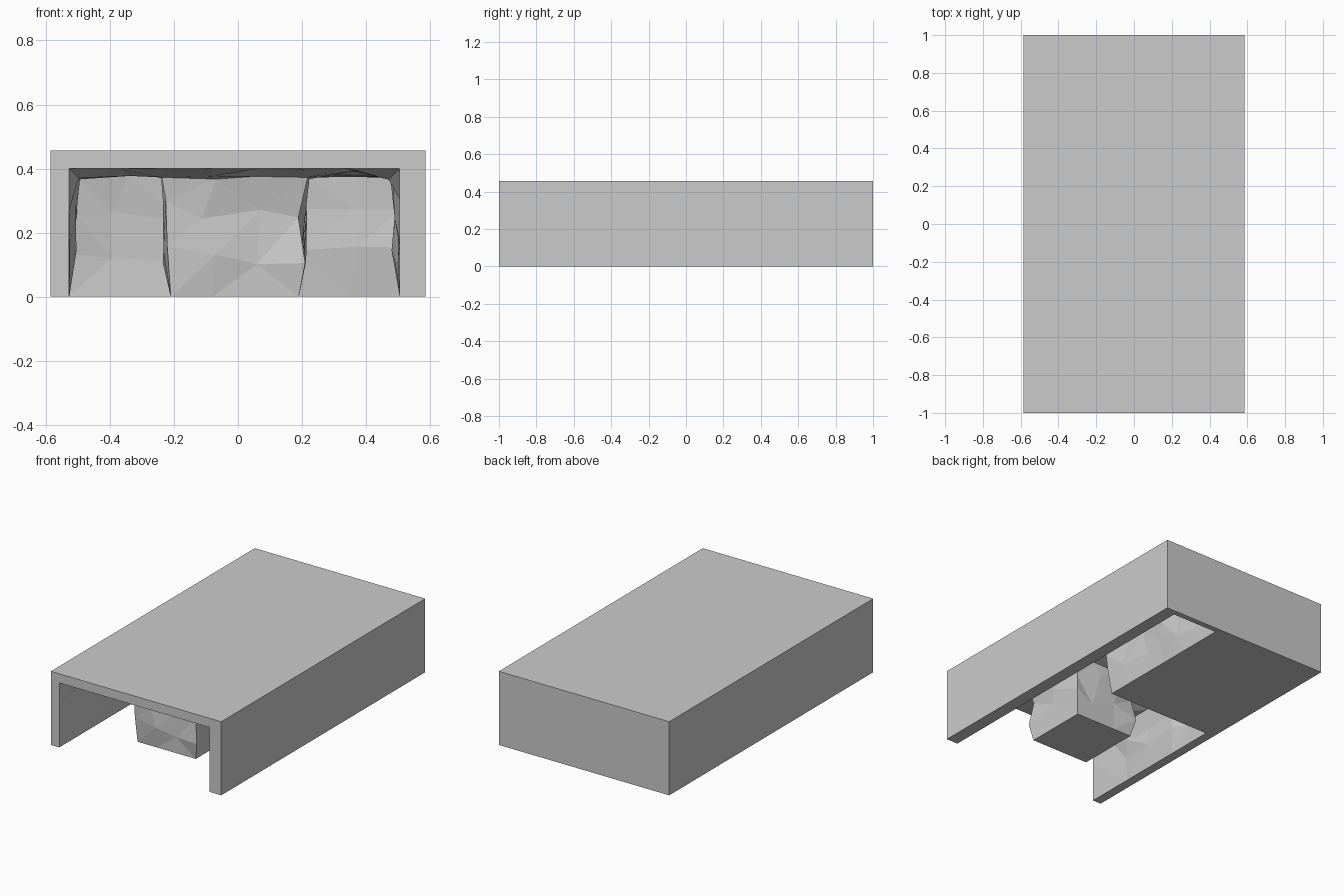
import bpy, bmesh, random
from mathutils import Vector

if "Cube" in bpy.data.objects:
    bpy.data.objects.remove(bpy.data.objects["Cube"])

random.seed(4)

# Grid lines shared by the block, the tunnel and the pillar
XS = [-0.585, -0.527, -0.37, -0.21, -0.08, 0.06, 0.19, 0.35, 0.505, 0.585]
YS = [-1, -0.84, -0.685, -0.485, -0.285, -0.13, 0.025,
      0.18, 0.34, 0.5, 0.66, 0.82, 0.965, 1]
ZS = [0, 0.13, 0.27, 0.40, 0.457]
GRID = (XS, YS, ZS)


def is_solid(cell):
    """True where the block has stone, False in the tunnel and outside."""
    if any(not 0 <= cell[a] < len(GRID[a]) - 1 for a in range(3)):
        return False
    x, y, z = [(GRID[a][cell[a]] + GRID[a][cell[a] + 1]) / 2 for a in range(3)]
    if z > 0.40 or y > 0.965 or not -0.527 < x < 0.505:
        return True                                   # roof and outer walls
    if x < 0.19 and y > 0.025:
        return True                                   # solid rear mass
    return -0.21 < x < 0.19 and -0.685 < y < -0.285   # free-standing pillar


bm = bmesh.new()
verts = {}


def vert(key):
    if key not in verts:
        verts[key] = bm.verts.new([GRID[a][key[a]] for a in range(3)])
    return verts[key]


# Skin between solid and empty cells
rock_faces = []
for i in range(len(XS) - 1):
    for j in range(len(YS) - 1):
        for k in range(len(ZS) - 1):
            cell = (i, j, k)
            if not is_solid(cell):
                continue
            for a in range(3):
                for side in (0, 1):
                    near = list(cell)
                    near[a] += 1 if side else -1
                    if is_solid(near):
                        continue
                    b, c = (a + 1) % 3, (a + 2) % 3
                    quad = []
                    for u, v in ((0, 0), (1, 0), (1, 1), (0, 1)):
                        key = list(cell)
                        key[a] += side
                        key[b] += u
                        key[c] += v
                        quad.append(vert(tuple(key)))
                    face = bm.faces.new(quad if side else quad[::-1])
                    if all(0 <= near[n] < len(GRID[n]) - 1 for n in range(3)):
                        rock_faces.append(face)

# Rough rock on the tunnel walls, roof and pillar; rims stay straight
bm.normal_update()
push = {}
for f in rock_faces:
    for v in f.verts:
        push.setdefault(v, set()).add(tuple(round(n) for n in f.normal))
for v, normals in push.items():
    if v.co.z < 0.001 or v.co.y < -0.999:
        continue
    direction = sum((Vector(n) for n in normals), Vector())
    concave = v.co.z > 0.39 and len(normals) > 1
    amount = random.uniform(0.012, 0.035) if concave else random.uniform(-0.004, 0.026)
    slide = Vector([random.uniform(-0.035, 0.035) for _ in range(3)])
    for n in normals:
        slide -= slide.dot(Vector(n)) * Vector(n)
    v.co += direction * amount + slide

# Flat low-poly facets inside, clean plain faces outside
bmesh.ops.triangulate(bm, faces=rock_faces, quad_method='SHORT_EDGE')
bmesh.ops.dissolve_limit(bm, angle_limit=0.005, verts=bm.verts[:], edges=bm.edges[:])
bm.normal_update()

mesh = bpy.data.meshes.new("tunnel_block")
bm.to_mesh(mesh)
bm.free()
bpy.context.collection.objects.link(bpy.data.objects.new("tunnel_block", mesh))
